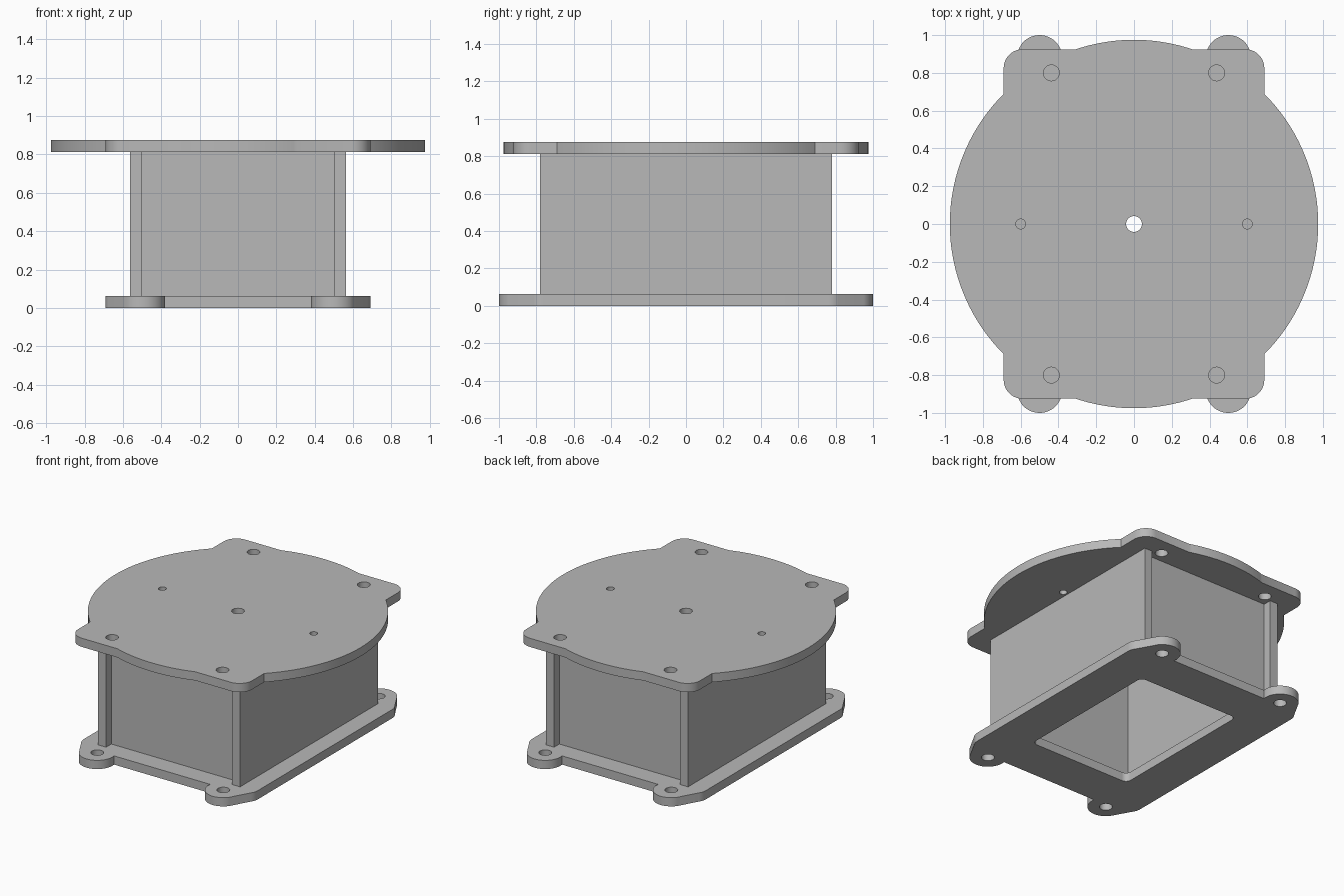
import bpy, bmesh
from math import cos, sin, radians, degrees, acos, asin
from mathutils import Matrix, Vector

cube = bpy.data.objects.get("Cube")
if cube:
    bpy.data.objects.remove(cube, do_unlink=True)

T = 0.0625            # sheet thickness
H = 0.375             # half height of the wall panels
ZC = T + H            # mid height of the walls

grey = bpy.data.materials.new("plain_grey")
grey.use_nodes = True
colour = (0.48, 0.48, 0.48, 1)
grey.diffuse_color = colour
grey.node_tree.nodes["Principled BSDF"].inputs["Base Color"].default_value = colour


# --- 2D outline helpers ---
def arc(cx, cy, r, a, b, n=12):
    return [(cx + r * cos(radians(a + (b - a) * i / n)),
             cy + r * sin(radians(a + (b - a) * i / n))) for i in range(n + 1)]


def circle(cx, cy, r):
    return arc(cx, cy, r, 0, 360, 32)[:-1]


def rect(x0, x1, y0, y1):
    return [(x0, y0), (x1, y0), (x1, y1), (x0, y1)]


def four_way(quarter):
    """Mirror a quarter outline (from +x axis to +y axis) into a closed loop."""
    half = quarter + [(-x, y) for x, y in reversed(quarter)]
    loop = half + [(-x, -y) for x, y in half]
    return [p for i, p in enumerate(loop)
            if (Vector(p) - Vector(loop[i - 1])).length > 1e-5]


def tabbed(half_w, end_tabs, edge_tabs):
    """Wall outline with tabs on its vertical ends and horizontal edges."""
    pts = [(half_w, -H)]
    for a, b in end_tabs:
        pts += [(half_w, a), (half_w + T, a), (half_w + T, b), (half_w, b)]
    pts.append((half_w, H))
    for a, b in reversed(edge_tabs):
        pts += [(b, H), (b, H + T), (a, H + T), (a, H)]
    return pts + [(-x, -y) for x, y in pts]


def sheet(name, loops, matrix):
    """Fill the outline (first loop) with its holes and extrude by T."""
    bm = bmesh.new()
    edges = []
    for loop in loops:
        vs = [bm.verts.new((x, y, 0)) for x, y in loop]
        edges += [bm.edges.new((vs[i - 1], vs[i])) for i in range(len(vs))]
    bmesh.ops.triangle_fill(bm, edges=edges, use_beauty=True, normal=(0, 0, 1))
    ext = bmesh.ops.extrude_face_region(bm, geom=bm.faces[:], use_keep_orig=True)
    bmesh.ops.translate(bm, vec=(0, 0, T),
                        verts=[g for g in ext["geom"] if isinstance(g, bmesh.types.BMVert)])
    bmesh.ops.recalc_face_normals(bm, faces=bm.faces[:])
    bm.transform(matrix)
    mesh = bpy.data.meshes.new(name)
    bm.to_mesh(mesh)
    bm.free()
    mesh.materials.append(grey)
    ob = bpy.data.objects.new(name, mesh)
    bpy.context.collection.objects.link(ob)
    bpy.ops.object.select_all(action='DESELECT')
    ob.select_set(True)
    bpy.context.view_layer.objects.active = ob
    bpy.ops.object.shade_smooth_by_angle(angle=radians(30))
    return ob


# --- finger joint layout ---
SIDE_TABS = [(-0.66, -0.47), (-0.28, -0.09), (0.09, 0.28), (0.47, 0.66)]
END_TABS = [(-0.3125, -0.1875), (-0.0625, 0.0625), (0.1875, 0.3125)]
JOINT_TABS = [(-0.3125, -0.1875), (-0.0625, 0.0625), (0.1875, 0.3125)]
SX = 0.5              # inner face of the side walls
EY = 0.6575           # inner face of the end walls

slots = []
for a, b in SIDE_TABS:
    slots += [rect(SX, SX + T, a, b), rect(-SX - T, -SX, a, b)]
for a, b in END_TABS:
    slots += [rect(a, b, EY, EY + T), rect(a, b, -EY - T, -EY)]
corners = [(sx, sy) for sx in (-1, 1) for sy in (-1, 1)]

# --- base plate: rounded ears, screw holes and a large window ---
base = four_way([(0.69, 0)] + arc(0.59, 0.76, 0.10, 0, 36.87)
                + arc(0.5, 0.88, 0.12, 36.87, 190, 28))
window = four_way(arc(0.36, 0.51, 0.04, 0, 90))
base_holes = [circle(0.5 * sx, 0.88 * sy, 0.042) for sx, sy in corners]
sheet("base_plate", [base, window] + base_holes + slots, Matrix())

# --- top plate: disc merged with a rounded rectangle ---
R, W, D = 0.975, 0.69, 0.925
top = four_way(arc(0, 0, R, 0, degrees(acos(W / R)), 32)
               + arc(W - 0.1, D - 0.1, 0.1, 0, 90)
               + arc(0, 0, R, degrees(asin(D / R)), 90, 16))
top_holes = [circle(0.4375 * sx, 0.80 * sy, 0.042) for sx, sy in corners]
top_holes += [circle(0, 0, 0.042), circle(0.6, 0, 0.026), circle(-0.6, 0, 0.026)]
sheet("top_plate", [top] + top_holes + slots, Matrix.Translation((0, 0, T + 2 * H)))

# --- side walls, slotted for the end wall tabs ---
yz_plane = Matrix(((0, 0, 1, 0), (1, 0, 0, 0), (0, 1, 0, 0), (0, 0, 0, 1)))
side = [tabbed(0.78, [], SIDE_TABS)]
for a, b in JOINT_TABS:
    side += [rect(EY, EY + T, a, b), rect(-EY - T, -EY, a, b)]
for name, x in (("left_wall", SX), ("right_wall", -SX - T)):
    sheet(name, side, Matrix.Translation((x, 0, ZC)) @ yz_plane)

# --- front and back walls ---
xz_plane = Matrix.Rotation(radians(90), 4, 'X')
end = [tabbed(SX, JOINT_TABS, END_TABS)]
for name, y in (("front_wall", -EY), ("back_wall", EY + T)):
    sheet(name, end, Matrix.Translation((0, y, ZC)) @ xz_plane)
